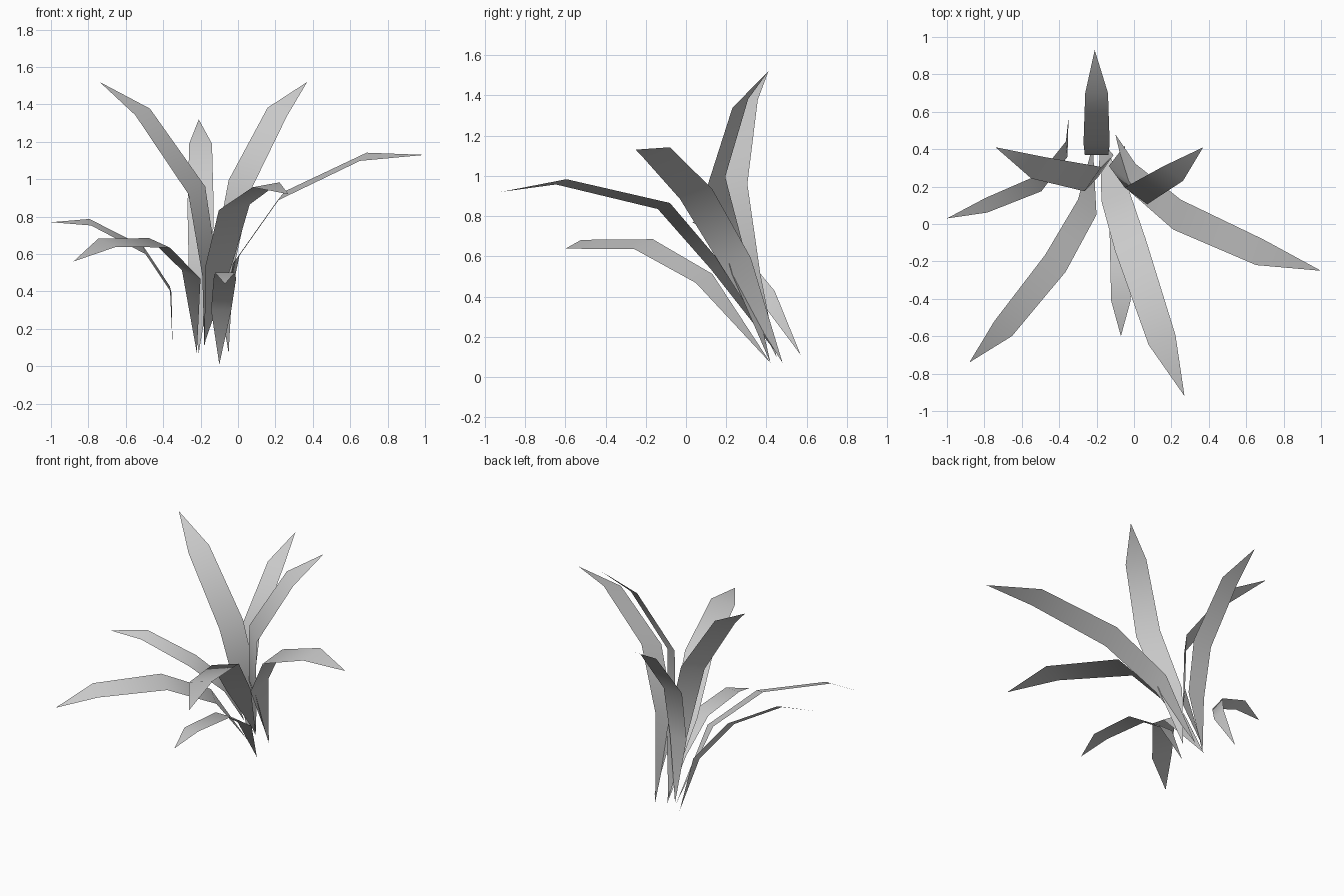
import bpy
import bmesh
from mathutils import Vector

cube = bpy.data.objects.get("Cube")
if cube:
    bpy.data.objects.remove(cube, do_unlink=True)

# One pale grey for every leaf
leaf_grey = bpy.data.materials.new("pale_leaf_grey")
leaf_grey.use_nodes = True
leaf_grey.diffuse_color = (0.6, 0.6, 0.6, 1)
shader = next(n for n in leaf_grey.node_tree.nodes if n.type == "BSDF_PRINCIPLED")
shader.inputs["Base Color"].default_value = leaf_grey.diffuse_color

# Blade width at the lower, middle and upper station
TAPER = (0.9, 1, 0.87)


def add_leaf(name, across, root, lower, middle, upper, tip):
    """Sheet leaf: pointed root and tip, three cross-sections between.
    'across' runs from the left edge to the right edge of the blade."""
    bm = bmesh.new()
    half = Vector(across) / 2
    root_vert = bm.verts.new(root)
    previous = None
    for centre, scale in zip((lower, middle, upper), TAPER):
        left = bm.verts.new(Vector(centre) - half * scale)
        right = bm.verts.new(Vector(centre) + half * scale)
        if previous is None:
            bm.faces.new((root_vert, right, left))
        else:
            bm.faces.new((previous[0], previous[1], right, left))
        previous = (left, right)
    tip_vert = bm.verts.new(tip)
    bm.faces.new((previous[0], previous[1], tip_vert))
    for face in bm.faces:
        face.smooth = True

    mesh = bpy.data.meshes.new(name)
    bm.to_mesh(mesh)
    bm.free()
    mesh.materials.append(leaf_grey)
    leaf = bpy.data.objects.new(name, mesh)
    bpy.context.collection.objects.link(leaf)
    return leaf


# Tall upright leaves
add_leaf("tall_right_leaf", across=(.09, .13, .04),
         root=(-.18, .45, .1), lower=(-.15, .31, .5), middle=(-.22, .24, .94),
         upper=(-.51, .3, 1.36), tip=(-.74, .41, 1.52))
add_leaf("tall_left_leaf", across=(.12, -.09, -.05),
         root=(-.05, .42, .07), lower=(-.08, .27, .53), middle=(.01, .15, .97),
         upper=(.21, .27, 1.36), tip=(.37, .41, 1.52))
add_leaf("tall_back_leaf", across=(.14, 0, 0),
         root=(-.21, .42, .07), lower=(-.2, .37, .5), middle=(-.2, .43, .85),
         upper=(-.2, .7, 1.19), tip=(-.21, .93, 1.32))

# Long arching leaves
add_leaf("arching_left_leaf", across=(-.04, -.16, -.05),
         root=(-.1, .48, .07), lower=(-.01, .25, .57), middle=(.23, .05, .91),
         upper=(.67, -.15, 1.12), tip=(1, -.25, 1.13))
add_leaf("arching_front_leaf", across=(-.165, -.06, -.03),
         root=(-.18, .45, .12), lower=(-.1, .15, .55), middle=(-.02, -.11, .85),
         upper=(.15, -.62, .97), tip=(.27, -.92, .92))
add_leaf("arching_front_right_leaf", across=(-.11, .09, .05),
         root=(-.22, .42, .07), lower=(-.25, .09, .49), middle=(-.42, -.21, .66),
         upper=(-.7, -.56, .66), tip=(-.88, -.74, .56))

# Low side and front leaves
add_leaf("low_right_leaf", across=(-.01, .09, .04),
         root=(-.35, .57, .11), lower=(-.36, .4, .41), middle=(-.5, .22, .62),
         upper=(-.79, .1, .77), tip=(-1, .03, .77))
add_leaf("low_front_leaf", across=(-.12, 0, 0),
         root=(-.1, .35, .01), lower=(-.09, .2, .3), middle=(-.07, -.06, .47),
         upper=(-.07, -.41, .5), tip=(-.07, -.6, .44))
